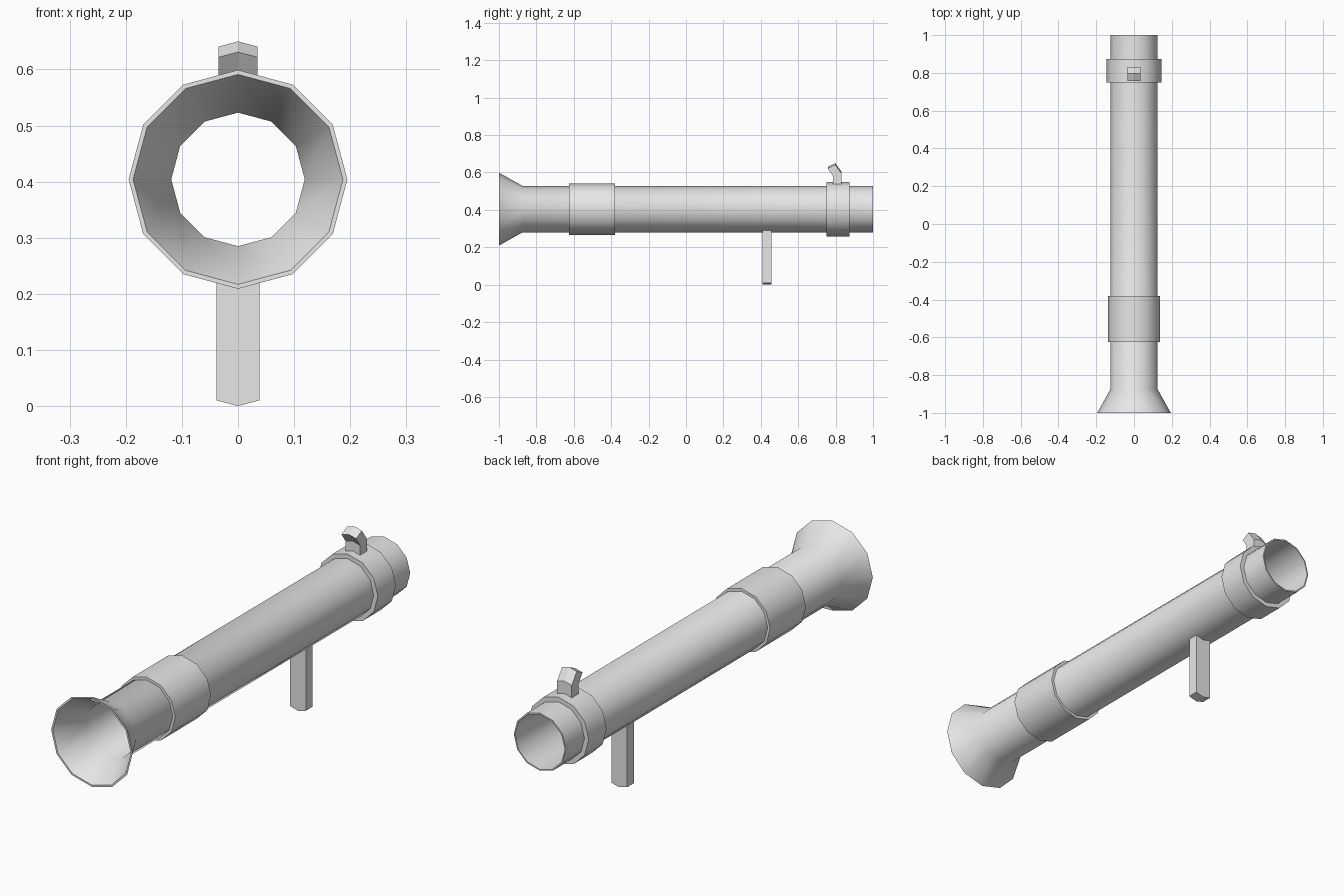
import bpy, bmesh, math

if "Cube" in bpy.data.objects:
    bpy.data.objects.remove(bpy.data.objects["Cube"])

AXIS_Z = 0.404   # height of the tube axis
SIDES = 12
SLOPE = math.tan(math.radians(15))  # slope of the facets beside the top and bottom ridges

grey = bpy.data.materials.new("metal grey")
grey.diffuse_color = (0.8, 0.8, 0.8, 1)
grey.use_nodes = True
grey.node_tree.nodes["Principled BSDF"].inputs["Base Color"].default_value = grey.diffuse_color


def finish(name, bm, smooth):
    bmesh.ops.recalc_face_normals(bm, faces=bm.faces)
    mesh = bpy.data.meshes.new(name)
    bm.to_mesh(mesh)
    bm.free()
    mesh.materials.append(grey)
    obj = bpy.data.objects.new(name, mesh)
    bpy.context.collection.objects.link(obj)
    if smooth:
        bpy.ops.object.select_all(action='DESELECT')
        bpy.context.view_layer.objects.active = obj
        obj.select_set(True)
        bpy.ops.object.shade_smooth_by_angle(angle=math.radians(40))
    return obj


def lathe(name, profile):
    """Revolve a closed (y, radius) profile around the tube axis."""
    bm = bmesh.new()
    rings = []
    for y, r in profile:
        angles = [2 * math.pi * i / SIDES for i in range(SIDES)]
        rings.append([bm.verts.new((r * math.cos(a), y, AXIS_Z + r * math.sin(a)))
                      for a in angles])
    for k, a in enumerate(rings):
        b = rings[(k + 1) % len(rings)]
        for i in range(SIDES):
            j = (i + 1) % SIDES
            bm.faces.new((a[i], a[j], b[j], b[i]))
    return finish(name, bm, True)


def ridged_bar(name, sections, half_width, direction):
    """Loft (y, z) pairs into a bar whose centre line follows the tube ridge."""
    bm = bmesh.new()
    drop = direction * half_width * SLOPE
    loops = []
    for pair in sections:
        (y0, z0), (y1, z1) = pair
        pts = [(-half_width, y0, z0 - drop), (0, y0, z0), (half_width, y0, z0 - drop),
               (half_width, y1, z1 - drop), (0, y1, z1), (-half_width, y1, z1 - drop)]
        loops.append([bm.verts.new(p) for p in pts])
    for a, b in zip(loops, loops[1:]):
        for i in range(6):
            j = (i + 1) % 6
            bm.faces.new((a[i], a[j], b[j], b[i]))
    for l in (loops[0], loops[-1]):
        bm.faces.new((l[0], l[1], l[4], l[5]))
        bm.faces.new((l[1], l[2], l[3], l[4]))
    return finish(name, bm, False)


# Hollow tube with a flared end
lathe("tube", [(-1, 0.195), (-0.875, 0.125), (1, 0.125),
               (1, 0.119), (-0.875, 0.119), (-1, 0.187)])

# Raised collars around the tube
for name, y0, y1, r in (("rear_sleeve", -0.625, -0.38, 0.137),
                        ("front_collar", 0.75, 0.873, 0.145)):
    lathe(name, [(y0, r), (y1, r), (y1, 0.122), (y0, 0.122)])

# Grip under the tube
ridged_bar("grip", [((0.41, 0.283), (0.457, 0.283)),
                    ((0.41, 0.0), (0.457, 0.0))], 0.038, -1)

# Bent sight on top of the front collar
ridged_bar("sight", [((0.785, 0.545), (0.832, 0.545)),
                     ((0.785, 0.592), (0.832, 0.603)),
                     ((0.758, 0.631), (0.798, 0.65))], 0.035, 1)
